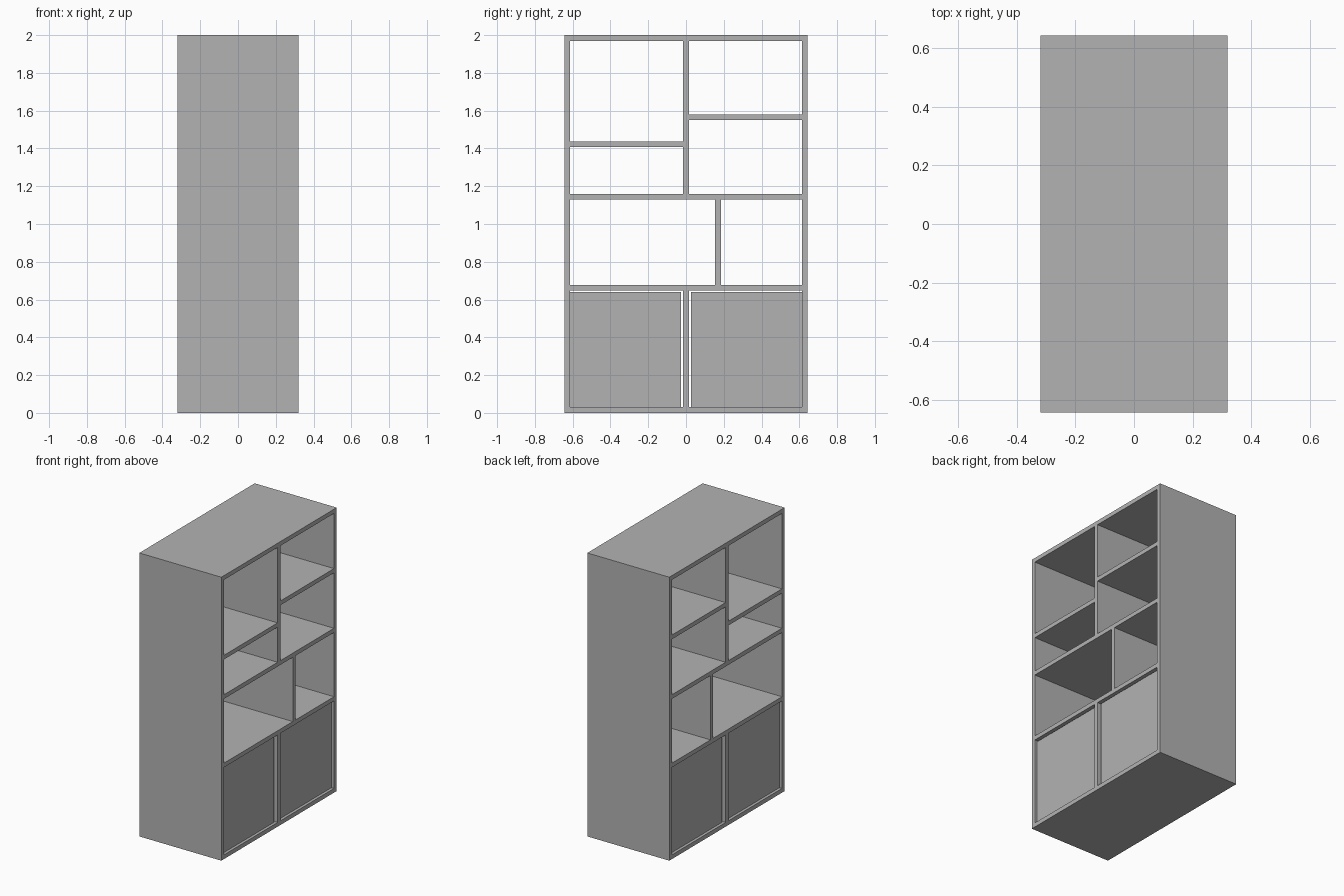
import bpy

cube = bpy.data.objects.get("Cube")
if cube:
    bpy.data.objects.remove(cube, do_unlink=True)

# One plain grey for the whole piece
grey = bpy.data.materials.new("plain_grey")
grey.use_nodes = True
colour = (0.45, 0.45, 0.45, 1)
grey.diffuse_color = colour
grey.node_tree.nodes["Principled BSDF"].inputs["Base Color"].default_value = colour

HALF_X, HALF_Y, HEIGHT = 0.32, 0.643, 2.0
BOARD = 0.03
IN_Y = HALF_Y - BOARD


def board(name, y, z, x=(-HALF_X, HALF_X)):
    """A box spanning the given (low, high) ranges."""
    spans = (x, y, z)
    bpy.ops.mesh.primitive_cube_add(size=1, location=[(a + b) / 2 for a, b in spans])
    obj = bpy.context.object
    obj.name = name
    obj.scale = [b - a for a, b in spans]
    bpy.ops.object.transform_apply(location=False, rotation=False, scale=True)
    obj.data.materials.append(grey)
    return obj


# Outer case
board("bottom_panel", (-HALF_Y, HALF_Y), (0, BOARD))
board("top_panel", (-HALF_Y, HALF_Y), (HEIGHT - BOARD, HEIGHT))
board("front_side_panel", (-HALF_Y, -IN_Y), (BOARD, HEIGHT - BOARD))
board("back_side_panel", (IN_Y, HALF_Y), (BOARD, HEIGHT - BOARD))

# Full-width shelves
board("lower_shelf", (-IN_Y, IN_Y), (0.647, 0.677))
board("middle_shelf", (-IN_Y, IN_Y), (1.13, 1.16))

# Upright dividers
board("cupboard_divider", (-0.015, 0.015), (BOARD, 0.647))
board("middle_divider", (0.154, 0.184), (0.677, 1.13))
board("upper_divider", (-0.015, 0.015), (1.16, HEIGHT - BOARD))

# Half-width shelves
board("upper_front_shelf", (-IN_Y, -0.015), (1.408, 1.438))
board("upper_back_shelf", (0.015, IN_Y), (1.551, 1.581))

# Recessed cupboard doors on both open faces
for face, side in (("left", 1), ("right", -1)):
    x = sorted((side * 0.30, side * 0.27))
    for place, end in (("front", -1), ("back", 1)):
        y = sorted((end * 0.026, end * IN_Y))
        board(f"{face}_{place}_door", y, (BOARD, 0.641), x)
